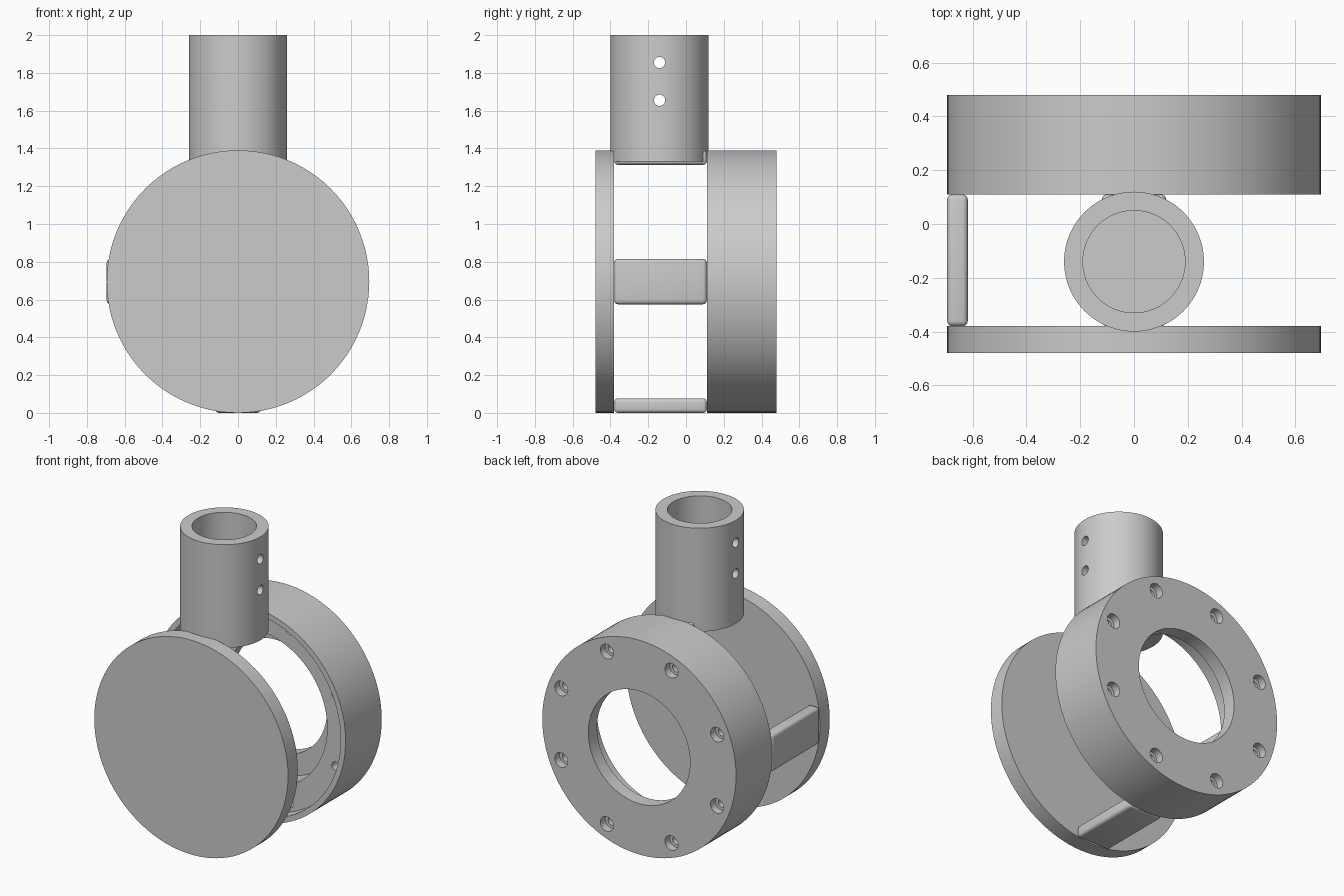
import bpy, bmesh, math
from mathutils import Vector, Matrix

if "Cube" in bpy.data.objects:
    bpy.data.objects.remove(bpy.data.objects["Cube"])

grey = bpy.data.materials.new("plain grey")
grey.use_nodes = True
grey.diffuse_color = (0.6, 0.6, 0.6, 1)
grey.node_tree.nodes["Principled BSDF"].inputs["Base Color"].default_value = (0.6, 0.6, 0.6, 1)

R = 0.695            # housing radius, also its centre height
FRONT, GAP_FRONT, GAP_BACK, BACK = -0.48, -0.38, 0.11, 0.48
TUBE_Y = -0.14


def finish(bm, name):
    bmesh.ops.remove_doubles(bm, verts=bm.verts, dist=1e-5)
    bmesh.ops.recalc_face_normals(bm, faces=bm.faces)
    mesh = bpy.data.meshes.new(name)
    bm.to_mesh(mesh)
    bm.free()
    mesh.materials.append(grey)
    obj = bpy.data.objects.new(name, mesh)
    bpy.context.collection.objects.link(obj)
    return obj


def lathe(name, profile, centre, axis, steps=96):
    """Spin closed (radius, distance along axis) points around an axis."""
    bm = bmesh.new()
    axis = Vector(axis)
    verts = [bm.verts.new(Vector((r, 0, 0)) + axis * h) for r, h in profile]
    edges = [bm.edges.new((a, b)) for a, b in zip(verts, verts[1:] + verts[:1])
             if a.co.x > 0 or b.co.x > 0]
    bmesh.ops.spin(bm, geom=verts + edges, cent=(0, 0, 0), axis=axis,
                   angle=math.tau, steps=steps, use_merge=True)
    bmesh.ops.translate(bm, verts=bm.verts, vec=centre)
    return finish(bm, name)


def disc_profile(r, a, b):
    return [(0, a), (r, a), (r, b), (0, b)]


def select_only(obj):
    bpy.ops.object.select_all(action='DESELECT')
    obj.select_set(True)
    bpy.context.view_layer.objects.active = obj


def cut(obj, cutters):
    for c in cutters:
        c.hide_render = True
        mod = obj.modifiers.new("hole", 'BOOLEAN')
        mod.operation, mod.solver, mod.object = 'DIFFERENCE', 'EXACT', c
        select_only(obj)
        bpy.ops.object.modifier_apply(modifier=mod.name)
        bpy.data.objects.remove(c)


def smooth(obj):
    select_only(obj)
    bpy.ops.object.shade_smooth_by_angle(angle=math.radians(30))


# Solid front plate
plate = lathe("front_plate", disc_profile(R, FRONT, GAP_FRONT), (0, 0, R), (0, 1, 0))

# Rear housing: rim, recessed seat, wide chamber, narrow rear opening
housing = lathe("rear_housing",
                [(R, GAP_BACK), (R, BACK), (0.365, BACK), (0.365, 0.39),
                 (0.5, 0.39), (0.5, 0.2), (0.66, 0.2), (0.66, GAP_BACK)],
                (0, 0, R), (0, 1, 0))

# Eight counterbored screw holes
cutters = []
for i in range(8):
    a = math.tau * (i + 0.5) / 8
    spot = (0.605 * math.cos(a), 0, R + 0.605 * math.sin(a))
    cutters.append(lathe("screw_cutter",
                         [(0, 0.15), (0.027, 0.15), (0.027, 0.43),
                          (0.047, 0.43), (0.047, 0.55), (0, 0.55)],
                         spot, (0, 1, 0), 24))
cut(housing, cutters)

# Socket tube with a blind bore and two cross holes
tube = lathe("socket_tube",
             [(0, 1.33), (0.26, 1.33), (0.26, 2), (0.19, 2), (0.19, 1.39), (0, 1.39)],
             (0, TUBE_Y, 0), (0, 0, 1))
pins = []
for z in (1.655, 1.855):
    pin = lathe("pin_cutter", disc_profile(0.03, -0.4, 0.4), (0, 0, 0), (0, 1, 0), 24)
    pin.data.transform(Matrix.Translation((0, TUBE_Y, z)) @ Matrix.Rotation(math.pi / 2, 4, 'Z'))
    pins.append(pin)
cut(tube, pins)

# Rounded spacer bars joining plate and housing at top, right side and bottom
bars = []
for name, turn in (("bottom_bar", 0), ("right_bar", 90), ("top_bar", 180)):
    bm = bmesh.new()
    bmesh.ops.create_cube(bm, size=1)
    bmesh.ops.scale(bm, verts=bm.verts, vec=(0.24, GAP_BACK - GAP_FRONT, 0.077))
    bmesh.ops.bevel(bm, geom=bm.edges[:], offset=0.02, segments=4, profile=0.5, affect='EDGES')
    bmesh.ops.translate(bm, verts=bm.verts,
                        vec=(0, (GAP_BACK + GAP_FRONT) / 2, 0.0385 - R))
    bmesh.ops.rotate(bm, verts=bm.verts, cent=(0, 0, 0),
                     matrix=Matrix.Rotation(math.radians(turn), 3, 'Y'))
    bmesh.ops.translate(bm, verts=bm.verts, vec=(0, 0, R))
    bars.append(finish(bm, name))

for obj in [plate, housing, tube] + bars:
    smooth(obj)
